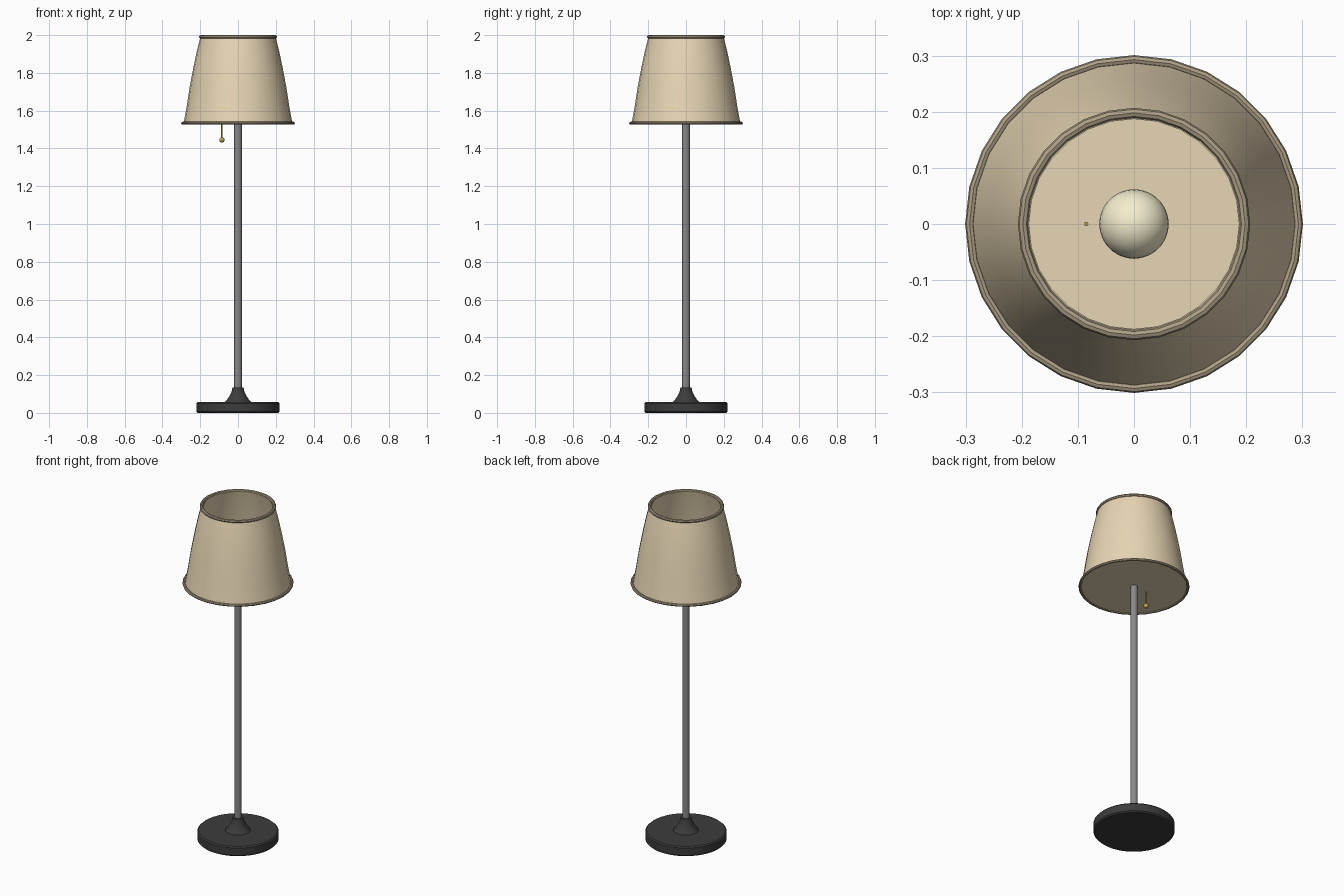
import bpy, bmesh, math

if "Cube" in bpy.data.objects:
    bpy.data.objects.remove(bpy.data.objects["Cube"])


def material(name, rgb):
    m = bpy.data.materials.new(name)
    m.diffuse_color = (*rgb, 1)
    m.use_nodes = True
    m.node_tree.nodes["Principled BSDF"].inputs["Base Color"].default_value = m.diffuse_color
    return m


fabric = material("fabric", (0.80, 0.67, 0.46))
trim = material("trim", (0.42, 0.35, 0.24))
black = material("black_metal", (0.045, 0.045, 0.045))
steel = material("steel", (0.25, 0.25, 0.25))
glass = material("warm_glass", (0.9, 0.85, 0.62))
brass = material("brass", (0.5, 0.36, 0.1))


def lathe(name, profile, segs, mat, closed=False, x=0.0):
    """Spin an (r, z) profile around z; points at r = 0 become poles."""
    bm = bmesh.new()
    rings = []
    for r, z in profile:
        if r == 0:
            rings.append([bm.verts.new((0, 0, z))] * segs)
        else:
            rings.append([bm.verts.new((r * math.cos(2 * math.pi * i / segs),
                                        r * math.sin(2 * math.pi * i / segs), z))
                          for i in range(segs)])
    pairs = list(zip(rings, rings[1:]))
    if closed:
        pairs.append((rings[-1], rings[0]))
    for a, b in pairs:
        for i in range(segs):
            j = (i + 1) % segs
            bm.faces.new(list(dict.fromkeys((a[i], a[j], b[j], b[i]))))
    bmesh.ops.recalc_face_normals(bm, faces=bm.faces)
    me = bpy.data.meshes.new(name)
    bm.to_mesh(me)
    bm.free()
    me.materials.append(mat)
    ob = bpy.data.objects.new(name, me)
    bpy.context.collection.objects.link(ob)
    ob.location.x = x
    bpy.ops.object.select_all(action='DESELECT')
    ob.select_set(True)
    bpy.context.view_layer.objects.active = ob
    bpy.ops.object.shade_smooth_by_angle(angle=math.radians(40))
    return ob


def ring(name, radius, z, tube, segs, mat):
    circle = [(radius + tube * math.cos(k * math.pi / 4),
               z + tube * math.sin(k * math.pi / 4)) for k in range(8)]
    return lathe(name, circle, segs, mat, closed=True)


def ball(name, r, z, segs, mat, x=0.0):
    n = segs // 2
    arc = [(0, z - r)] + [(r * math.sin(math.pi * k / n), z - r * math.cos(math.pi * k / n))
                          for k in range(1, n)] + [(0, z + r)]
    return lathe(name, arc, segs, mat, x=x)


# Weighted base with flared collar
lathe("base", [(0, 0), (0.213, 0), (0.22, 0.007), (0.22, 0.051), (0.213, 0.058), (0, 0.058)],
      48, black)
lathe("collar", [(0, 0.055), (0.07, 0.057), (0.058, 0.07), (0.043, 0.093), (0.033, 0.115),
                 (0.029, 0.135), (0, 0.135)], 28, black)

# Pole and bulb
lathe("pole", [(0, 0.12), (0.02, 0.12), (0.02, 1.67), (0, 1.67)], 20, steel)
ball("bulb", 0.062, 1.72, 28, glass)

# Shade: bulging wall, open at the top, floor at the bottom
outer = [(0.288, 1.532), (0.272, 1.62), (0.255, 1.73), (0.236, 1.83), (0.217, 1.92), (0.199, 1.99)]
inner = [(r - 0.012, z) for r, z in reversed(outer[1:])]
lathe("shade", [(0, 1.532)] + outer + inner + [(0.274, 1.54), (0, 1.54)], 28, fabric)
ring("shade_bottom_trim", 0.293, 1.534, 0.008, 28, trim)
ring("shade_top_trim", 0.198, 1.991, 0.009, 28, trim)

# Pull chain
lathe("pull_chain", [(0, 1.445), (0.004, 1.445), (0.004, 1.66), (0, 1.66)], 8, brass, x=-0.085)
ball("pull_knob", 0.014, 1.445, 16, brass, x=-0.085)
